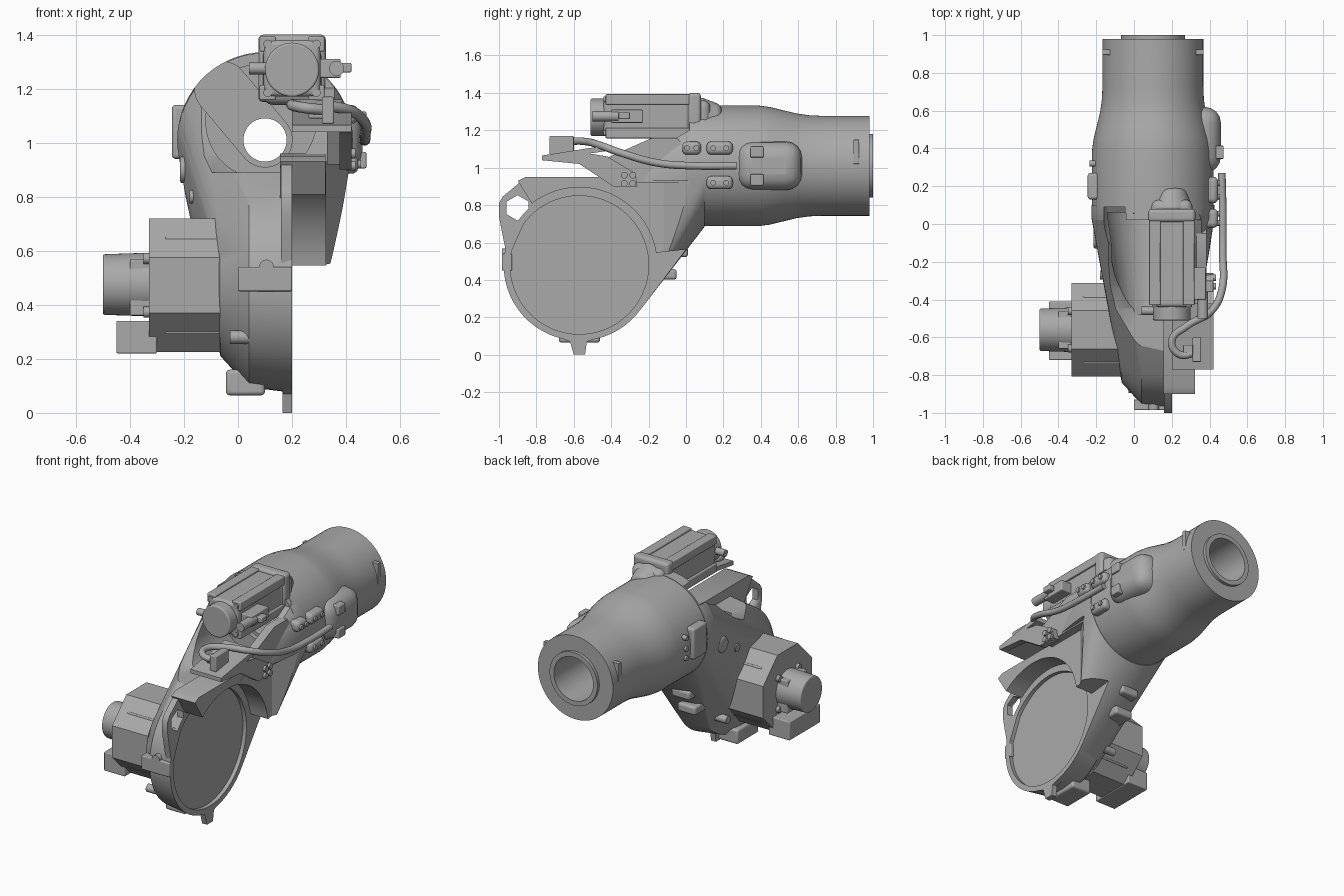
import bpy, bmesh, math
from mathutils import Vector, Matrix

cube = bpy.data.objects.get("Cube")
if cube:
    bpy.data.objects.remove(cube, do_unlink=True)

grey = bpy.data.materials.new("cast_grey")
grey.use_nodes = True
grey.diffuse_color = (0.4, 0.4, 0.4, 1)
grey.node_tree.nodes["Principled BSDF"].inputs["Base Color"].default_value = (0.4, 0.4, 0.4, 1)

AXIS_X, AXIS_Z = 0.10, 1.01      # arm tube axis
DISC_Y, DISC_Z = -0.57, 0.48     # joint disc centre


def finish(name, bm, bevel=0, angle=30):
    bmesh.ops.recalc_face_normals(bm, faces=bm.faces)
    me = bpy.data.meshes.new(name)
    bm.to_mesh(me)
    bm.free()
    ob = bpy.data.objects.new(name, me)
    bpy.context.collection.objects.link(ob)
    me.materials.append(grey)
    if bevel:
        mod = ob.modifiers.new("bevel", "BEVEL")
        mod.width, mod.segments, mod.limit_method = bevel, 4, "ANGLE"
    smooth(ob, angle)
    return ob


def smooth(ob, angle=30):
    bpy.ops.object.select_all(action="DESELECT")
    ob.select_set(True)
    bpy.context.view_layer.objects.active = ob
    bpy.ops.object.shade_smooth_by_angle(angle=math.radians(angle))


def box(name, x, y, z, bevel=0.006):
    bm = bmesh.new()
    lo, hi = Vector((x[0], y[0], z[0])), Vector((x[1], y[1], z[1]))
    bmesh.ops.create_cube(bm, size=1, matrix=Matrix.Translation((lo + hi) / 2) @ Matrix.Diagonal((*(hi - lo), 1)))
    return finish(name, bm, bevel)


def cyl(name, axis, start, length, r, r2=None, sides=48, turn=0, bevel=0):
    bm = bmesh.new()
    d = Vector((1, 0, 0)) if axis == "x" else Vector((0, 1, 0))
    rot = Matrix.Rotation(math.pi / 2, 4, "Y") if axis == "x" else Matrix.Rotation(-math.pi / 2, 4, "X")
    mid = Matrix.Translation(Vector(start) + d * length / 2)
    bmesh.ops.create_cone(bm, cap_ends=True, segments=sides, radius1=r, radius2=r if r2 is None else r2,
                          depth=length, matrix=mid @ rot @ Matrix.Rotation(turn, 4, "Z"))
    return finish(name, bm, bevel)


def prism(name, pts, x0, x1):
    """Side outline of (y, z) points carried from x0 to x1."""
    bm = bmesh.new()
    face = bm.faces.new([bm.verts.new((x0, y, z)) for y, z in pts])
    ext = bmesh.ops.extrude_face_region(bm, geom=[face])["geom"]
    bmesh.ops.translate(bm, vec=(x1 - x0, 0, 0), verts=[v for v in ext if isinstance(v, bmesh.types.BMVert)])
    return finish(name, bm)


def arc(r, a0, a1, n=28, cy=DISC_Y, cz=DISC_Z):
    angles = [math.radians(a0 + (a1 - a0) * i / n) for i in range(n + 1)]
    return [(cy + r * math.cos(a), cz + r * math.sin(a)) for a in angles]


def ring_y(y, r, x=AXIS_X, z=AXIS_Z):
    return [(x + a, y, z + b) for a, b in arc(r, 0, 354, 59, 0, 0)]


def ring_x(x, r):
    return [(x, y, z) for y, z in arc(r, 0, 354, 59)]


def hull(name, pts):
    bm = bmesh.new()
    for p in pts:
        bm.verts.new(p)
    res = bmesh.ops.convex_hull(bm, input=bm.verts)
    junk = {e for e in res["geom_interior"] + res["geom_unused"] if isinstance(e, bmesh.types.BMVert)}
    bmesh.ops.delete(bm, geom=list(junk), context="VERTS")
    return finish(name, bm)


def boolean(ob, tool, op="DIFFERENCE"):
    mod = ob.modifiers.new("cut", "BOOLEAN")
    mod.operation, mod.object, mod.solver = op, tool, "EXACT"
    bpy.context.view_layer.objects.active = ob
    bpy.ops.object.modifier_apply(modifier=mod.name)
    bpy.data.objects.remove(tool, do_unlink=True)


# Hollow arm tube, turned about its axis
profile = [(0.02, 0.08), (0.02, 0.322), (0.39, 0.322), (0.45, 0.314), (0.52, 0.297), (0.59, 0.28), (0.66, 0.27),
           (0.73, 0.267), (0.98, 0.267), (0.98, 0.17), (1.0, 0.17), (1.0, 0.14), (0.3, 0.14), (0.3, 0.08)]
bm = bmesh.new()
vs = [bm.verts.new((AXIS_X + r, y, AXIS_Z)) for y, r in profile]
es = [bm.edges.new((vs[i], vs[i - 1])) for i in range(len(vs))]
bmesh.ops.spin(bm, geom=vs + es, cent=(AXIS_X, 0, AXIS_Z), axis=(0, 1, 0), angle=math.tau, steps=72)
bmesh.ops.remove_doubles(bm, verts=bm.verts, dist=0.0005)
tube = finish("arm_tube", bm)

# Tapered housing between tube and joint disc
housing = hull("housing", ring_y(0.03, 0.325) + ring_y(0.1, 0.325) + ring_y(-0.1, 0.3, 0.1, 0.86)
               + ring_x(0.275, 0.4) + ring_x(0.2, 0.405) + ring_x(0.04, 0.385) + ring_x(-0.065, 0.27))
boolean(housing, prism("top_cut", [(0.07, 1.5), (0.05, 1.22), (-0.1, 1.13), (-0.22, 1.03), (-0.33, 0.95),
                                   (-0.45, 0.89), (-1.2, 0.89), (-1.2, 1.5)], -0.5, 0.6))
# Flatten the right flank so that it flares out only near the tube
flank = [(0.325, -1.2), (0.325, -0.12), (0.42, 0.03), (0.7, 0.03), (0.7, -1.2)]
boolean(housing, hull("flank_cut", [(x, y, z) for x, y in flank for z in (0.1, 0.93)]))
boolean(housing, tube, "UNION")
boolean(housing, hull("pocket", ring_y(0.06, 0.25, 0.09, 1.05) + ring_y(-0.48, 0.15, 0.08, 1.02)))
ridge = [(-0.9, 0.93), (-0.86, 0.95), (-0.42, 0.95), (-0.3, 0.96), (-0.3, 0.7)] + arc(0.39, 50, 128)
boolean(housing, prism("ridge", ridge, 0.155, 0.324), "UNION")
boolean(housing, hull("slot", ring_y(-0.2, 0.1) + ring_y(0.09, 0.1)
                      + ring_y(-0.2, 0.1, -0.06, 1.2) + ring_y(0.09, 0.1, -0.06, 1.2)))
boolean(housing, cyl("bore", "y", (AXIS_X, -0.3, AXIS_Z), 0.65, 0.08))
step = arc(0.415, 128, 9) + [(0.2, 0.585), (0.2, -0.2), (-1.2, -0.2), (-1.2, 0.94), (-0.91, 0.94)]
boolean(housing, prism("face_step", step, 0.2, 0.6))
boolean(housing, cyl("disc_recess", "x", (0.175, DISC_Y, DISC_Z), 0.1, 0.37, sides=72))
smooth(housing, 28)

# Rim, foot and lifting eye around the disc
eye = prism("lifting_eye", [(-0.96, 0.54), (-0.985, 0.66), (-1.0, 0.74), (-1.0, 0.81), (-0.98, 0.845), (-0.89, 0.92),
                            (-0.86, 0.945), (-0.6, 0.945), (-0.6, 0.87), (-0.72, 0.83), (-0.85, 0.74), (-0.93, 0.56)],
            0.16, 0.2)
boolean(eye, prism("eye_hole", arc(0.068, 30, 330, 5, -0.9, 0.785), 0.0, 0.4))
prism("rim_foot", [(-0.67, 0.09), (-0.62, 0.07), (-0.6, 0.0), (-0.54, 0.0), (-0.53, 0.07), (-0.47, 0.09)], 0.165, 0.2)
box("lower_lug", (-0.045, 0.1), (-0.68, -0.46), (0.065, 0.16), 0.015)
box("front_plate", (0.0, 0.2), (-0.985, -0.93), (0.45, 0.54))
cyl("front_plate_pin", "y", (0.105, -0.985, 0.54), 0.05, 0.027)

# Joint motor on the left flank
MOTOR_Y, MOTOR_Z = -0.56, 0.472
cyl("joint_motor_body", "x", (-0.33, MOTOR_Y, MOTOR_Z), 0.36, 0.268, sides=8, turn=math.pi / 8)
for i in range(4):
    a = math.pi / 4 + i * math.pi / 2
    y, z = MOTOR_Y + 0.19 * math.cos(a), MOTOR_Z + 0.19 * math.sin(a)
    box("motor_rib", (-0.27, 0.02), (y - 0.045, y + 0.045), (z - 0.045, z + 0.045))
    cyl("motor_bolt", "x", (-0.35, MOTOR_Y + 0.14 * math.cos(a), MOTOR_Z + 0.14 * math.sin(a)), 0.05, 0.02, sides=16)
cyl("joint_motor_cap", "x", (-0.5, MOTOR_Y, 0.475), 0.18, 0.112, 0.118, bevel=0.008)
box("joint_motor_plug", (-0.4, -0.3), (-0.66, -0.46), (0.36, 0.57))
box("joint_motor_connector", (-0.45, -0.3), (-0.72, -0.41), (0.22, 0.34))

# Wrist motor on top
MX, MZ = 0.2, 1.275
box("wrist_motor_core", (MX - 0.105, MX + 0.105), (-0.44, 0.03), (MZ - 0.105, MZ + 0.105), 0.02)
for sx in (-1, 1):
    for sz in (-1, 1):
        x, z = MX + sx * 0.09, MZ + sz * 0.09
        box("wrist_motor_rail", (x - 0.03, x + 0.03), (-0.43, 0.02), (z - 0.028, z + 0.028))
        cyl("wrist_motor_bolt", "y", (x, -0.44, z), 0.03, 0.016, sides=16)
box("wrist_motor_flange", (MX - 0.125, MX + 0.125), (0.01, 0.08), (MZ - 0.125, MZ + 0.125), 0.02)
box("wrist_motor_mount", (0.09, 0.31), (-0.02, 0.13), (1.14, 1.36), 0.04)
cyl("wrist_motor_gearhead", "y", (MX, 0.07, MZ - 0.01), 0.12, 0.115, 0.07, bevel=0.025)
cyl("wrist_motor_cap", "y", (MX, -0.51, 1.27), 0.09, 0.1, bevel=0.008)
box("wrist_motor_plug", (0.3, 0.38), (-0.4, -0.23), (1.24, 1.31))
cyl("wrist_plug_socket", "y", (0.365, -0.5, 1.275), 0.14, 0.028, sides=20)
box("wrist_plug_latch", (0.38, 0.42), (-0.36, -0.3), (1.26, 1.295))
cyl("left_plug", "x", (0.04, -0.46, 1.275), 0.08, 0.022, sides=20)

# Cable tray with its side gusset
prism("cable_tray", [(-0.77, 1.04), (-0.77, 1.065), (-0.42, 1.12), (-0.42, 1.09)], 0.2, 0.42)
prism("tray_gusset", [(-0.77, 1.04), (-0.77, 1.065), (-0.6, 1.09), (-0.42, 1.06), (-0.27, 0.97), (-0.26, 0.9),
                      (-0.39, 0.9), (-0.57, 1.02)], 0.375, 0.42)
prism("tray_rear_web", [(-0.45, 1.04), (-0.18, 1.16), (-0.05, 1.16), (0.05, 1.05), (0.0, 0.92), (-0.38, 0.92)], 0.33, 0.385)
box("cable_socket", (0.31, 0.355), (-0.73, -0.6), (1.07, 1.17))
box("cable_socket_arm", (0.26, 0.33), (-0.69, -0.64), (1.09, 1.14))

# Cable
curve = bpy.data.curves.new("cable_path", "CURVE")
curve.dimensions, curve.bevel_depth, curve.bevel_resolution, curve.resolution_u = "3D", 0.02, 4, 8
path = [(0.33, -0.68, 1.12), (0.24, -0.69, 1.13), (0.2, -0.62, 1.14), (0.28, -0.54, 1.14), (0.41, -0.46, 1.12),
        (0.465, -0.35, 1.08), (0.47, -0.15, 1.025), (0.47, 0.05, 1.01), (0.465, 0.27, 1.01)]
spline = curve.splines.new("BEZIER")
spline.bezier_points.add(len(path) - 1)
for bp, co in zip(spline.bezier_points, path):
    bp.co, bp.handle_left_type, bp.handle_right_type = co, "AUTO", "AUTO"
curve.materials.append(grey)
curve.use_fill_caps = True
bpy.context.collection.objects.link(bpy.data.objects.new("cable", curve))

# Cable outlet bulge and pads on the right flank
box("outlet_bulge", (0.2, 0.46), (0.27, 0.62), (0.88, 1.14), 0.085)
for z in (1.085, 0.935):
    box("outlet_plate", (0.4, 0.475), (0.345, 0.415), (z - 0.03, z + 0.03))
for y, z, half in ((0.03, 1.105, 0.05), (0.18, 1.105, 0.07), (0.18, 0.92, 0.07)):
    box("right_pad", (0.36, 0.445), (y - half, y + half), (z - 0.035, z + 0.035), 0.025)
    for s in (-1, 1):
        cyl("pad_bolt", "x", (0.43, y + s * half * 0.5, z), 0.025, 0.015, sides=16)
for y in (-0.33, -0.285):
    for z in (0.915, 0.96):
        cyl("gusset_bolt", "x", (0.4, y, z), 0.035, 0.018, sides=16)

# Pads, studs and pins on the left flank and underside
box("left_pad", (-0.245, -0.15), (0.13, 0.27), (0.94, 1.14), 0.015)
for z in (0.97, 1.03, 1.1):
    cyl("left_stud", "x", (-0.235, 0.32, z), 0.06, 0.016, sides=16)
cyl("left_boss", "x", (-0.215, -0.08, 0.9), 0.1, 0.05, bevel=0.01)
for x, y, z in ((-0.18, -0.27, 0.8), (-0.03, -0.87, 0.28), (-0.09, -0.3, 0.3)):
    cyl("housing_bolt", "x", (x, y, z), 0.1, 0.025, sides=16)
for y, z in ((-0.03, 0.55), (-0.09, 0.43)):
    box("underside_pad", (-0.03, 0.1), (y - 0.1, y + 0.04), (z - 0.028, z + 0.028), 0.015)

# Index slots near the open end
for x in (AXIS_X - 0.268, AXIS_X + 0.225):
    box("index_slot", (x, x + 0.043), (0.895, 0.925), (1.02, 1.15), 0.003)
